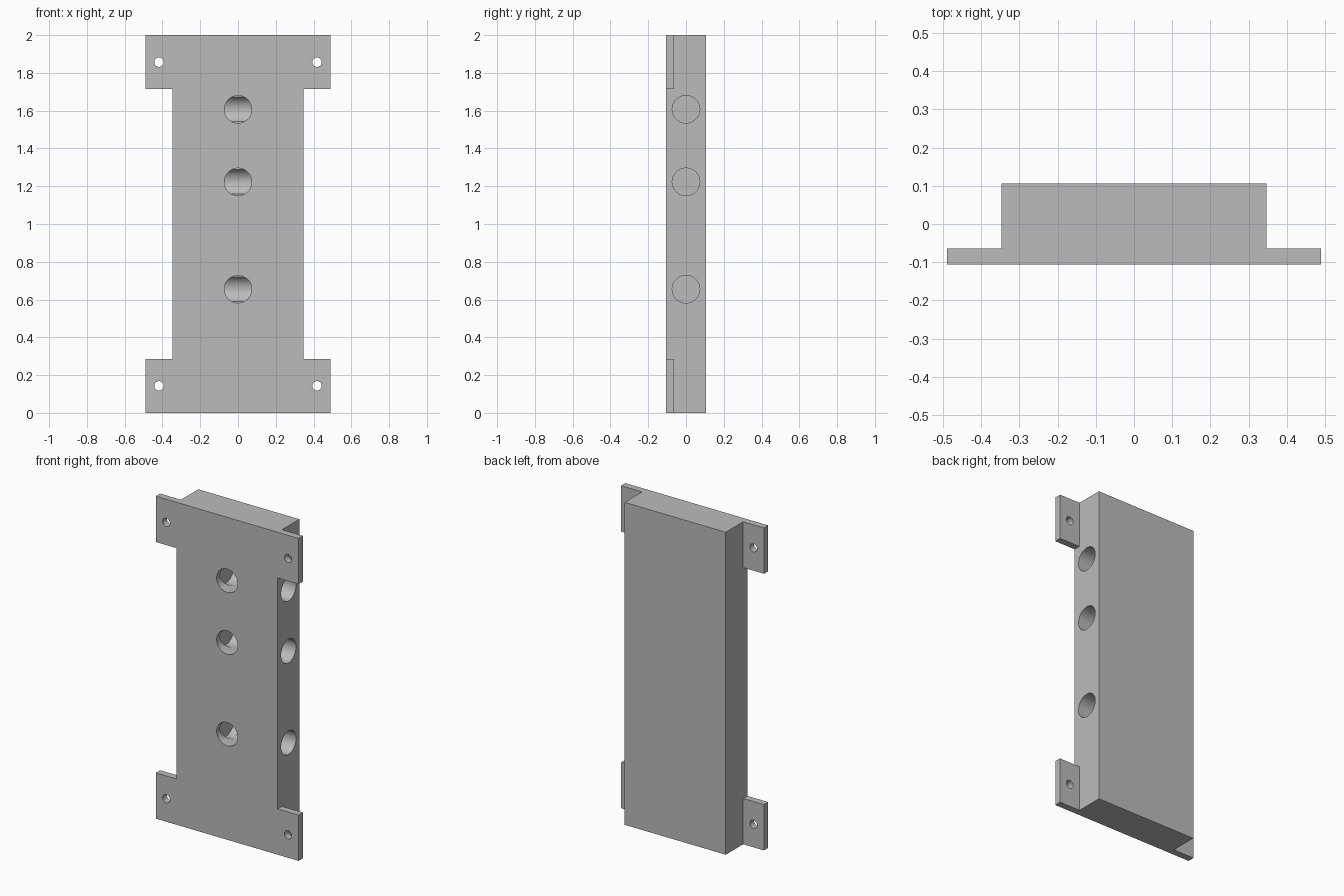
import bpy
import bmesh
import math

cube = bpy.data.objects.get("Cube")
if cube:
    bpy.data.objects.remove(cube, do_unlink=True)

grey = bpy.data.materials.new("plain grey")
grey.use_nodes = True
grey.diffuse_color = (0.5, 0.5, 0.5, 1)
grey.node_tree.nodes["Principled BSDF"].inputs["Base Color"].default_value = (0.5, 0.5, 0.5, 1)

HALF_BODY, HALF_TAB = 0.347, 0.49
FRONT, TAB_BACK, BACK = -0.106, -0.064, 0.106
TAB_H, TOP = 0.284, 2.0
BORE_R, SCREW_R = 0.073, 0.025


def finish(name, bm):
    bmesh.ops.recalc_face_normals(bm, faces=bm.faces)
    mesh = bpy.data.meshes.new(name)
    bm.to_mesh(mesh)
    bm.free()
    mesh.materials.append(grey)
    obj = bpy.data.objects.new(name, mesh)
    bpy.context.collection.objects.link(obj)
    return obj


def box(name, x0, x1, y0, y1, z0, z1):
    bm = bmesh.new()
    bmesh.ops.create_cube(bm, size=1)
    for v in bm.verts:
        v.co = (x1 if v.co.x > 0 else x0, y1 if v.co.y > 0 else y0, z1 if v.co.z > 0 else z0)
    return finish(name, bm)


def drill(target, name, radius, axis, start, end, across, z):
    """Cut a round hole along x or y between start and end."""
    bm = bmesh.new()
    bmesh.ops.create_cone(bm, cap_ends=True, segments=64, radius1=radius, radius2=radius,
                          depth=abs(end - start))
    cutter = finish(name, bm)
    mid = (start + end) / 2
    if axis == "x":
        cutter.location = (mid, across, z)
        cutter.rotation_euler.y = math.pi / 2
    else:
        cutter.location = (across, mid, z)
        cutter.rotation_euler.x = math.pi / 2
    cutter.hide_render = True
    apply_boolean(target, cutter, "DIFFERENCE")


def apply_boolean(target, other, operation):
    mod = target.modifiers.new(operation, "BOOLEAN")
    mod.operation = operation
    mod.solver = "EXACT"
    mod.object = other
    bpy.context.view_layer.objects.active = target
    bpy.ops.object.modifier_apply(modifier=mod.name)
    bpy.data.objects.remove(other, do_unlink=True)


# Main block joined with the wide mounting flanges at both ends
block = box("mounting_block", -HALF_BODY, HALF_BODY, FRONT, BACK, 0, TOP)
for z0 in (0, TOP - TAB_H):
    flange = box("flange", -HALF_TAB, HALF_TAB, FRONT, TAB_BACK, z0, z0 + TAB_H)
    apply_boolean(block, flange, "UNION")

# Blind side bores meeting the front bores
for z in (0.655, 1.223, 1.607):
    drill(block, "side_bore", BORE_R, "x", HALF_BODY + 0.05, -0.08, 0, z)
    drill(block, "front_bore", BORE_R - 0.0005, "y", FRONT - 0.05, 0.033, 0, z)

# Screw holes through the four tabs
for side in (-1, 1):
    for z in (0.143, TOP - 0.143):
        drill(block, "screw_hole", SCREW_R, "y", FRONT - 0.05, TAB_BACK + 0.05, side * 0.418, z)

# Smooth hole walls, sharp block edges
bpy.ops.object.select_all(action="DESELECT")
block.select_set(True)
bpy.context.view_layer.objects.active = block
bpy.ops.object.shade_smooth_by_angle(angle=math.radians(30))
